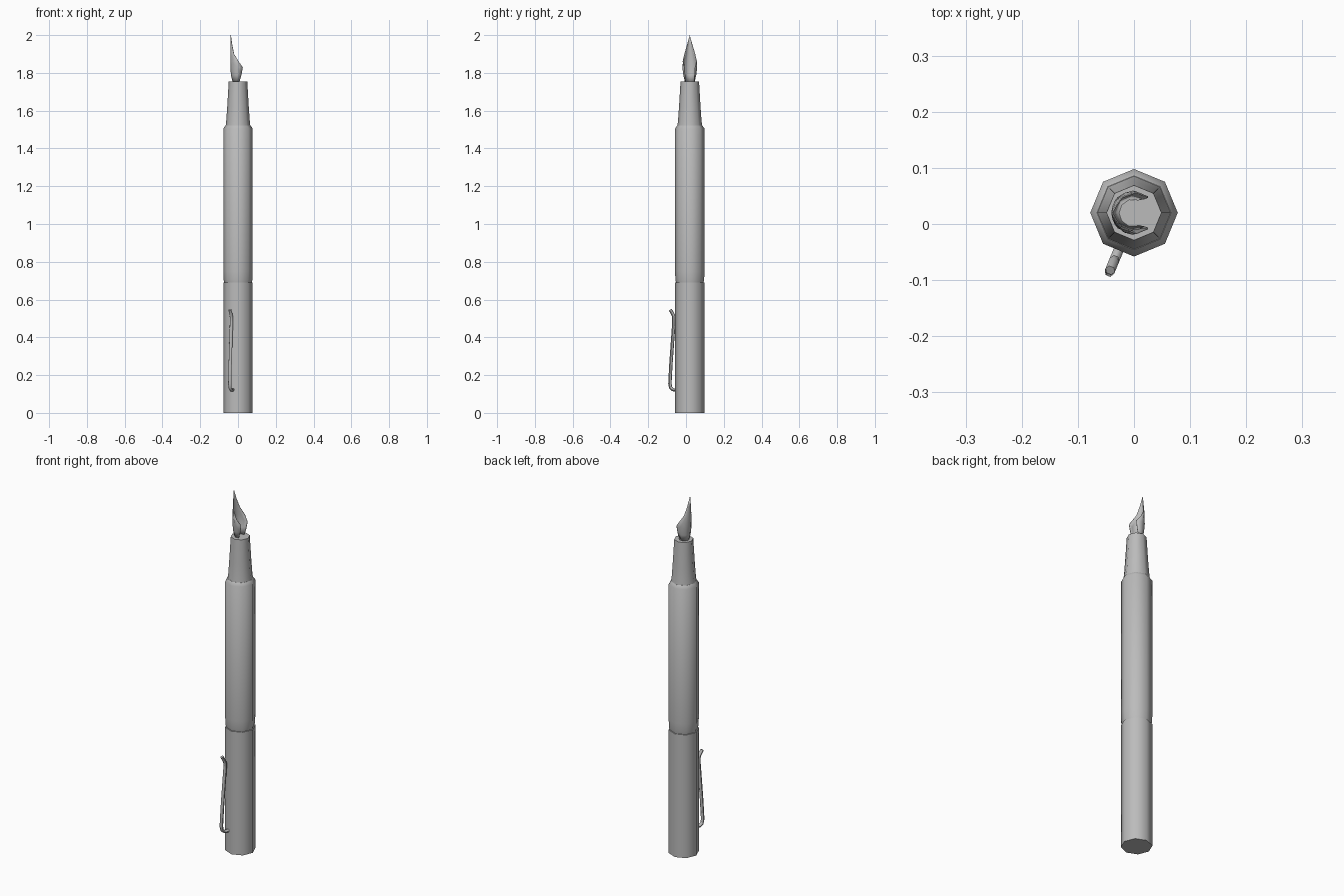
import bpy, bmesh, math
from mathutils import Vector

cube = bpy.data.objects.get("Cube")
if cube:
    bpy.data.objects.remove(cube, do_unlink=True)

SIDES = 8
CENTRE_Y = 0.02

grey = bpy.data.materials.new("plain grey")
grey.use_nodes = True
colour = (0.5, 0.5, 0.5, 1)
grey.diffuse_color = colour
grey.node_tree.nodes["Principled BSDF"].inputs["Base Color"].default_value = colour


def finish(obj, angle=50):
    """Give the object its colour and smooth shading with sharp edges kept."""
    obj.data.materials.append(grey)
    bpy.ops.object.select_all(action="DESELECT")
    obj.select_set(True)
    bpy.context.view_layer.objects.active = obj
    bpy.ops.object.shade_smooth_by_angle(angle=math.radians(angle))


def mesh_object(name, bm):
    bmesh.ops.recalc_face_normals(bm, faces=bm.faces)
    mesh = bpy.data.meshes.new(name)
    bm.to_mesh(mesh)
    bm.free()
    obj = bpy.data.objects.new(name, mesh)
    bpy.context.collection.objects.link(obj)
    return obj


def turned(name, profile):
    """Capped eight-sided solid from (radius, height) pairs."""
    bm = bmesh.new()
    rings = []
    for r, z in profile:
        angles = [math.tau * i / SIDES for i in range(SIDES)]
        rings.append([bm.verts.new((r * math.cos(a), CENTRE_Y + r * math.sin(a), z)) for a in angles])
    for low, high in zip(rings, rings[1:]):
        for i in range(SIDES):
            j = (i + 1) % SIDES
            bm.faces.new((low[i], low[j], high[j], high[i]))
    bm.faces.new(rings[0])
    bm.faces.new(rings[-1])
    finish(mesh_object(name, bm))


# Cap, barrel and tapering grip
turned("cap", [(0.078, 0), (0.078, 0.69)])
turned("barrel", [(0.072, 0.685), (0.076, 0.705), (0.078, 0.75), (0.078, 1.505), (0.066, 1.522)])
turned("grip", [(0.066, 1.515), (0.062, 1.55), (0.057, 1.62), (0.049, 1.755)])

# Nib: curved sheet open towards +x; rows are height, back x, radius, half angle
rows = [
    (1.75, -0.027, 0.025, 110), (1.79, -0.036, 0.033, 130),
    (1.83, -0.039, 0.038, 133), (1.86, -0.039, 0.037, 99),
    (1.90, -0.039, 0.030, 66), (1.95, -0.039, 0.015, 60),
]
STEPS = 6
bm = bmesh.new()
arcs = []
for z, back, r, half in rows:
    arc = []
    for i in range(STEPS + 1):
        t = math.radians(half) * (2 * i / STEPS - 1)
        arc.append(bm.verts.new((back + r * (1 - math.cos(t)), CENTRE_Y + r * math.sin(t), z)))
    arcs.append(arc)
for low, high in zip(arcs, arcs[1:]):
    for i in range(STEPS):
        bm.faces.new((low[i], high[i], high[i + 1], low[i + 1]))
tip = bm.verts.new((-0.039, CENTRE_Y, 2))
for i in range(STEPS):
    bm.faces.new((arcs[-1][i], tip, arcs[-1][i + 1]))
nib = mesh_object("nib", bm)
finish(nib)
thickness = nib.modifiers.new("thickness", "SOLIDIFY")
thickness.thickness = 0.003
thickness.offset = 0

# Clip: bent wire standing out from one flat of the cap
out = Vector((-math.sin(math.pi / SIDES), -math.cos(math.pi / SIDES), 0))
path = [(0.068, 0.122), (0.096, 0.122), (0.109, 0.132), (0.114, 0.155),
        (0.108, 0.26), (0.091, 0.48), (0.091, 0.505), (0.096, 0.52), (0.111, 0.545)]
curve = bpy.data.curves.new("clip", "CURVE")
curve.dimensions = "3D"
curve.bevel_depth = 0.009
curve.bevel_resolution = 1
curve.use_fill_caps = True
spline = curve.splines.new("POLY")
spline.points.add(len(path) - 1)
for point, (d, z) in zip(spline.points, path):
    p = Vector((0, CENTRE_Y, z)) + out * d
    point.co = (*p, 1)
clip = bpy.data.objects.new("clip", curve)
bpy.context.collection.objects.link(clip)
bpy.ops.object.select_all(action="DESELECT")
clip.select_set(True)
bpy.context.view_layer.objects.active = clip
bpy.ops.object.convert(target="MESH")
finish(bpy.context.object, 60)
